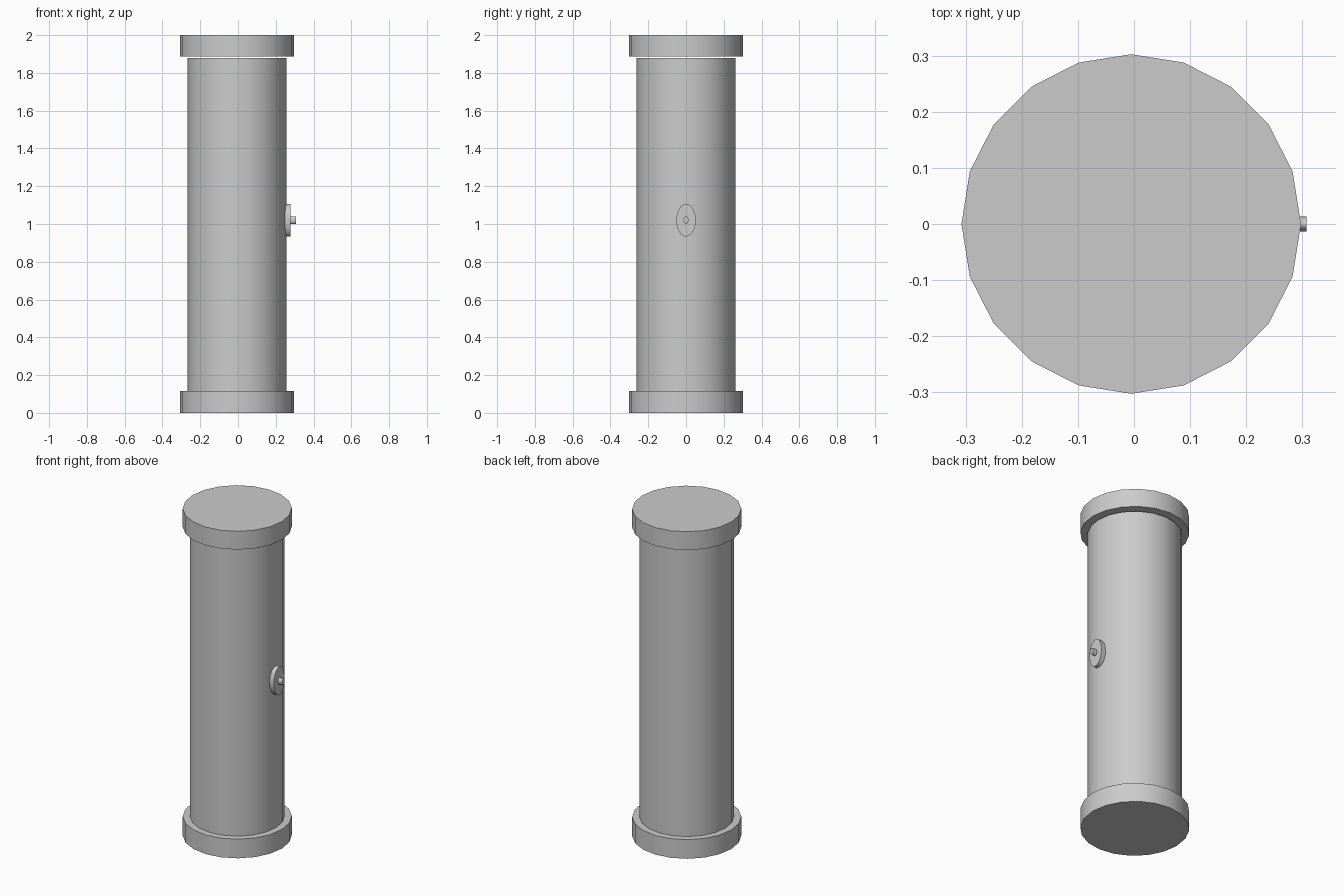
import bpy
from math import pi, radians

if "Cube" in bpy.data.objects:
    bpy.data.objects.remove(bpy.data.objects["Cube"])

CX = -0.005  # axis of the column (the knob shifts the bounding box)


def cylinder(name, sides, radius, low, high, axis="z", at=(0, 0), squash=1.0):
    """Capped cylinder from low to high along z or x; at = other two coordinates."""
    mid = (low + high) / 2
    loc = (at[0], at[1], mid) if axis == "z" else (mid, at[0], at[1])
    rot = (0, 0, 0) if axis == "z" else (0, pi / 2, 0)
    bpy.ops.mesh.primitive_cylinder_add(vertices=sides, radius=radius, depth=high - low,
                                        location=loc, rotation=rot)
    obj = bpy.context.object
    obj.name = name
    obj.scale = (1, squash, 1)
    bpy.ops.object.transform_apply(location=False, rotation=True, scale=True)
    bpy.ops.object.shade_smooth_by_angle(angle=radians(30))
    return obj


# Column: base and top caps with a slimmer body, small gap under the top cap
cylinder("base_cap", 20, 0.3025, 0.0, 0.117, at=(CX, 0))
cylinder("body", 20, 0.262, 0.117, 1.88, at=(CX, 0))
cylinder("top_cap", 20, 0.3025, 1.888, 2.0, at=(CX, 0))

# Oval side plate with a small pin on the right side
cylinder("side_plate", 32, 0.086, 0.248, 0.279, axis="x", at=(0, 1.02), squash=0.6)
cylinder("plate_pin", 32, 0.02, 0.27, 0.307, axis="x", at=(0, 1.02), squash=0.65)
